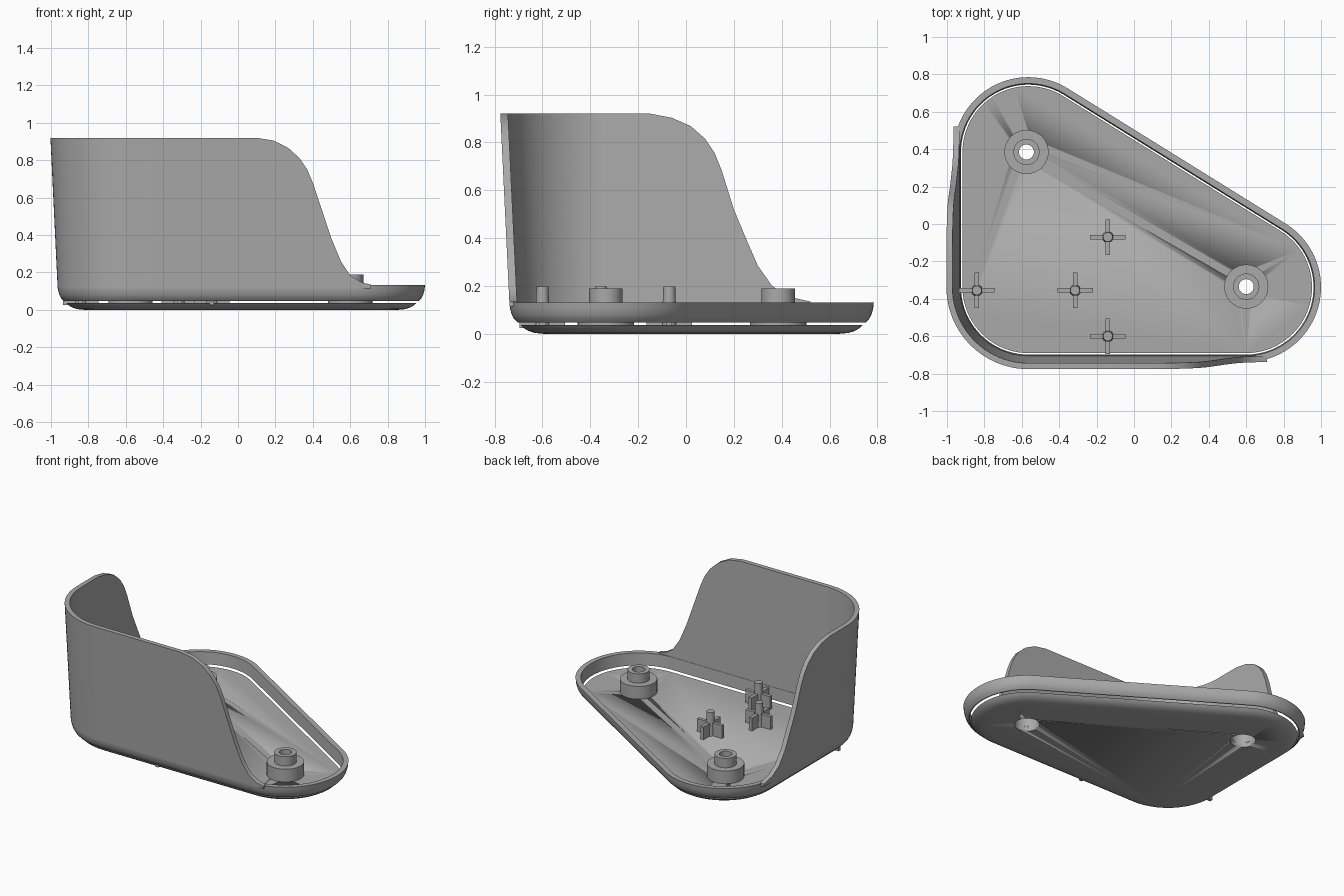
import bpy, bmesh
from math import sin, cos, pi, atan2, radians
from mathutils import Vector

cube = bpy.data.objects.get("Cube")
if cube:
    bpy.data.objects.remove(cube)

grey = bpy.data.materials.new("plain grey")
grey.use_nodes = True
grey.diffuse_color = (0.4, 0.4, 0.4, 1)
grey.node_tree.nodes["Principled BSDF"].inputs["Base Color"].default_value = (0.4, 0.4, 0.4, 1)

# Corner centres of the rounded triangular footprint
BACK, TIP, CORNER = Vector((-0.565, 0.385)), Vector((0.6, -0.338)), Vector((-0.565, -0.338))
RADIUS = 0.4
BOSSES = [(-0.575, 0.385), (0.6, -0.335)]
POSTS = [(-0.14, -0.07), (-0.84, -0.355), (-0.315, -0.355), (-0.14, -0.6)]
edge = TIP - BACK
SLOPE = atan2(edge.x, -edge.y)


def finish(bm, name):
    bmesh.ops.recalc_face_normals(bm, faces=bm.faces)
    mesh = bpy.data.meshes.new(name)
    bm.to_mesh(mesh)
    bm.free()
    obj = bpy.data.objects.new(name, mesh)
    bpy.context.collection.objects.link(obj)
    mesh.materials.append(grey)
    bpy.ops.object.select_all(action="DESELECT")
    obj.select_set(True)
    bpy.context.view_layer.objects.active = obj
    bpy.ops.object.shade_smooth_by_angle(angle=radians(35))
    return obj


def loft(name, sections, loop):
    """Skin closed sections; join the last to the first, or cap both ends."""
    bm = bmesh.new()
    rows = [[bm.verts.new(p) for p in s] for s in sections]
    n = len(rows[0])
    pairs = list(zip(rows, rows[1:])) + ([(rows[-1], rows[0])] if loop else [])
    for a, b in pairs:
        for i in range(n):
            j = (i + 1) % n
            bm.faces.new((a[i], a[j], b[j], b[i]))
    if not loop:
        bm.faces.new(rows[0])
        bm.faces.new(rows[-1])
    return finish(bm, name)


def arc(centre, start, end, steps):
    """Stations of (centre, outward direction) around one corner."""
    angles = [start + (end - start) * i / steps for i in range(steps + 1)]
    return [(centre, Vector((cos(a), sin(a)))) for a in angles]


def lathe(name, profile, centre, steps=40):
    sections = []
    for i in range(steps):
        a = 2 * pi * i / steps
        sections.append([(centre[0] + r * cos(a), centre[1] + r * sin(a), z) for r, z in profile])
    return loft(name, sections, True)


def at(station, inset, z):
    p = station[0] + station[1] * (RADIUS - inset)
    return (p.x, p.y, z)


outline = (arc(CORNER, pi, 1.5 * pi, 20) + arc(TIP, -pi / 2, SLOPE, 32)
           + arc(BACK, SLOPE, pi, 28))

# Floor plate with a rounded underside
plate_profile = [(0.145, 0), (0.105, 0.004), (0.08, 0.012), (0.06, 0.024), (0.048, 0.036)]
plate = loft("floor_plate", [[at(s, i, z) for s in outline] for i, z in plate_profile], False)

# Screw openings through the plate
for x, y in BOSSES:
    bm = bmesh.new()
    bmesh.ops.create_cone(bm, cap_ends=True, segments=40, radius1=0.08, radius2=0.08, depth=0.3)
    bmesh.ops.translate(bm, verts=bm.verts, vec=(x, y, 0))
    cutter = finish(bm, "hole_cutter")
    cutter.hide_render = True
    mod = plate.modifiers.new("hole", "BOOLEAN")
    mod.operation, mod.solver, mod.object = "DIFFERENCE", "EXACT", cutter
    bpy.context.view_layer.objects.active = plate
    bpy.ops.object.modifier_apply(modifier=mod.name)
    bpy.data.objects.remove(cutter)

# Rim around the plate, separated by a narrow gap
rim_profile = [(0, 0.132), (0.003, 0.105), (0.01, 0.08), (0.02, 0.062), (0.034, 0.048),
               (0.04, 0.048), (0.034, 0.132)]
loft("rim", [[at(s, i, z) for i, z in rim_profile] for s in outline], True)

# Tall flared wall along the front and right sides, swooping down at its ends
front_sweep = [(0.71, 0.135), (0.66, 0.147), (0.6, 0.185), (0.55, 0.26), (0.5, 0.38),
               (0.45, 0.53), (0.4, 0.68), (0.37, 0.75), (0.33, 0.81), (0.27, 0.865),
               (0.19, 0.905), (0.1, 0.92)]
side_sweep = [(-0.15, 0.92), (-0.06, 0.903), (0.02, 0.868), (0.08, 0.815), (0.12, 0.755),
              (0.15, 0.68), (0.2, 0.52), (0.25, 0.4), (0.3, 0.285), (0.36, 0.2),
              (0.43, 0.155), (0.52, 0.135)]
stations = [((Vector((x, CORNER.y)), Vector((0, -1))), h) for x, h in front_sweep]
stations += [(s, 0.92) for s in reversed(arc(CORNER, pi, 1.5 * pi, 20))]
stations += [((Vector((CORNER.x, y)), Vector((-1, 0))), h) for y, h in side_sweep]
FLARE, THICK, BASE = 0.048, 0.032, 0.115
sections = []
for s, h in stations:
    low, top = -FLARE * (BASE - 0.13), -FLARE * (h - 0.13)
    sections.append([at(s, low, BASE), at(s, top, h),
                     at(s, top + THICK, h), at(s, low + THICK, BASE)])
loft("wall", sections, False)

# Stepped screw bosses with a counterbore from below
boss_profile = [(0.118, 0.03), (0.118, 0.125), (0.07, 0.125), (0.07, 0.19),
                (0.04, 0.19), (0.04, 0.105), (0.08, 0.105), (0.08, 0.03)]
for name, centre in zip(("back_boss", "tip_boss"), BOSSES):
    lathe(name, boss_profile, centre)

# Locating posts: tapered pin with four ribs
for k, (x, y) in enumerate(POSTS, 1):
    bm = bmesh.new()
    pin = bmesh.ops.create_cone(bm, cap_ends=True, segments=24, radius1=0.031,
                                radius2=0.025, depth=0.17)["verts"]
    bmesh.ops.translate(bm, verts=pin, vec=(x, y, 0.113))
    for size in ((0.19, 0.024, 0.1), (0.024, 0.19, 0.1)):
        rib = bmesh.ops.create_cube(bm, size=1)["verts"]
        bmesh.ops.scale(bm, verts=rib, vec=size)
        bmesh.ops.translate(bm, verts=rib, vec=(x, y, 0.075))
    finish(bm, f"locating_post_{k}")
